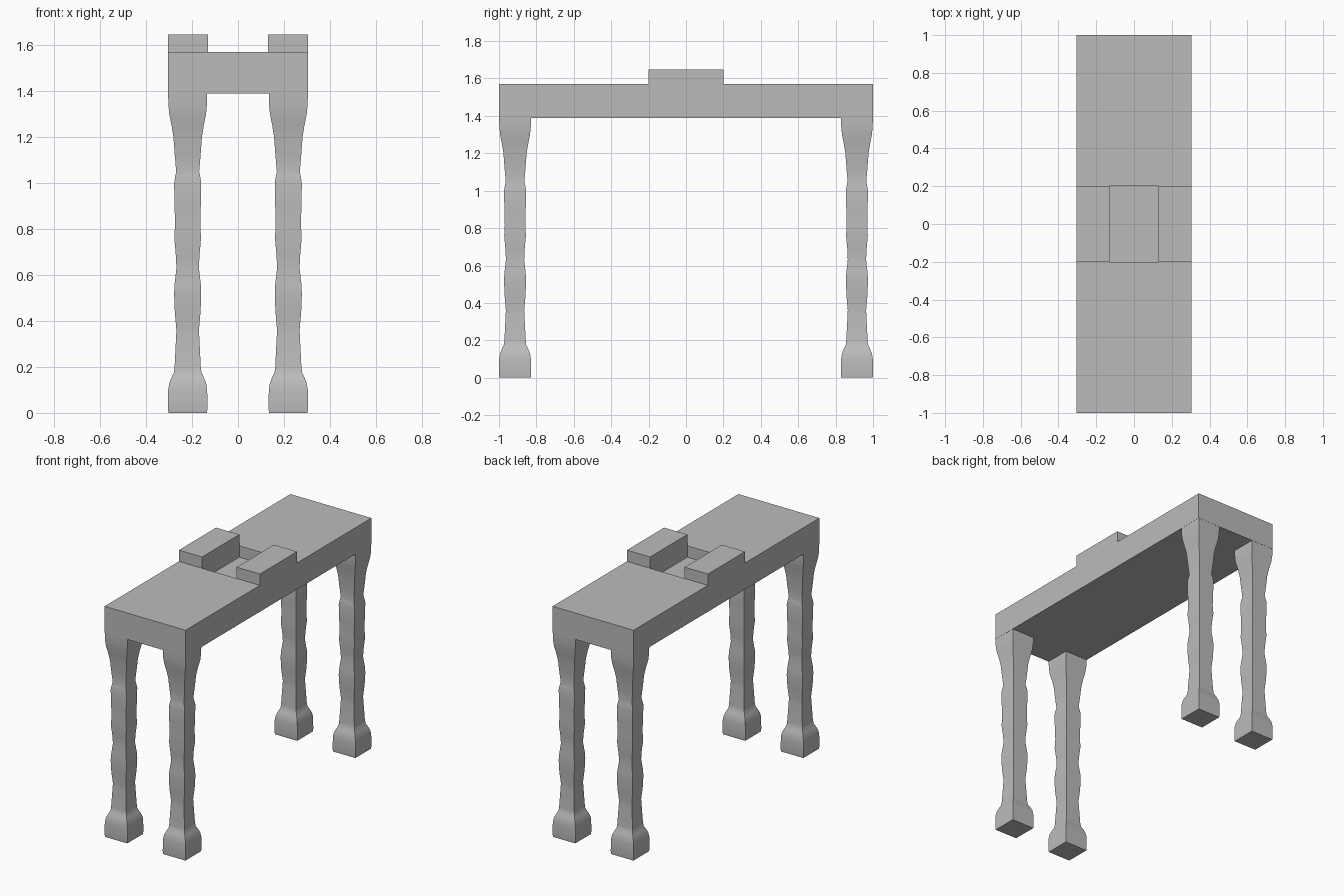
import bpy
import bmesh
import math
from mathutils import Vector

if "Cube" in bpy.data.objects:
    bpy.data.objects.remove(bpy.data.objects["Cube"], do_unlink=True)

# One plain grey for everything
grey = bpy.data.materials.new("plain grey")
grey.use_nodes = True
colour = (0.5, 0.5, 0.5, 1)
grey.diffuse_color = colour
grey.node_tree.nodes["Principled BSDF"].inputs["Base Color"].default_value = colour


def finish(name, bm, smooth=False):
    bmesh.ops.recalc_face_normals(bm, faces=bm.faces[:])
    mesh = bpy.data.meshes.new(name)
    bm.to_mesh(mesh)
    bm.free()
    mesh.materials.append(grey)
    obj = bpy.data.objects.new(name, mesh)
    bpy.context.collection.objects.link(obj)
    if smooth:
        bpy.ops.object.select_all(action='DESELECT')
        obj.select_set(True)
        bpy.context.view_layer.objects.active = obj
        bpy.ops.object.shade_smooth_by_angle(angle=math.radians(35))
    return obj


HALF_X, HALF_Y = 0.305, 1.0
BOTTOM, TOP = 1.39, 1.57
POCKET_X, POCKET_Y = 0.13, 0.2
STEP = 0.077

# Table top: a slab cut into strips, with the middle pushed down as a
# pocket and the two cells beside it raised as blocks
bm = bmesh.new()
bmesh.ops.create_cube(bm, size=2)
bmesh.ops.scale(bm, vec=(HALF_X, HALF_Y, (TOP - BOTTOM) / 2), verts=bm.verts[:])
bmesh.ops.translate(bm, vec=(0, 0, (TOP + BOTTOM) / 2), verts=bm.verts[:])
for axis, dist in ((0, POCKET_X), (1, POCKET_Y)):
    for sign in (-1, 1):
        normal = Vector((0, 0, 0))
        normal[axis] = 1
        bmesh.ops.bisect_plane(bm, geom=bm.verts[:] + bm.edges[:] + bm.faces[:],
                               plane_co=normal * dist * sign, plane_no=normal)
bm.normal_update()
middle = [f for f in bm.faces if f.normal.z > 0.9
          and abs(f.calc_center_median().y) < POCKET_Y]
for face in middle:
    lift = STEP if abs(face.calc_center_median().x) > POCKET_X else -STEP
    new = bmesh.ops.extrude_face_region(bm, geom=[face])["geom"]
    moved = [v for v in new if isinstance(v, bmesh.types.BMVert)]
    bmesh.ops.translate(bm, vec=(0, 0, lift), verts=moved)
    if face.is_valid:
        bmesh.ops.delete(bm, geom=[face], context='FACES_ONLY')
bmesh.ops.dissolve_limit(bm, angle_limit=0.01, verts=bm.verts[:], edges=bm.edges[:])
finish("table_top", bm)

# Turned profile of a square leg: height, half width
PROFILE = [(0, .084), (.02, .086), (.1, .085), (.13, .08), (.155, .07),
           (.175, .06), (.2, .057), (.34, .05), (.36, .049), (.44, .056),
           (.52, .059), (.56, .057), (.63, .049), (.68, .051), (.76, .058),
           (.82, .055), (.9, .057), (1, .059), (1.03, .054), (1.05, .05),
           (1.12, .056), (1.2, .062), (1.25, .07), (1.3, .08), (1.34, .084),
           (BOTTOM, .085)]
CORNERS = [(-1, -1), (1, -1), (1, 1), (-1, 1)]


def leg(name, x, y):
    bm = bmesh.new()
    rings = [[bm.verts.new((x + r * cx, y + r * cy, z)) for cx, cy in CORNERS]
             for z, r in PROFILE]
    for low, high in zip(rings, rings[1:]):
        for i in range(4):
            j = (i + 1) % 4
            bm.faces.new((low[i], low[j], high[j], high[i]))
    bm.faces.new(rings[0])
    bm.faces.new(rings[-1])
    finish(name, bm, smooth=True)


# Four legs at the corners
for end, y in (("front", -0.914), ("back", 0.914)):
    for side, x in (("right", -0.219), ("left", 0.219)):
        leg(f"{end}_{side}_leg", x, y)
